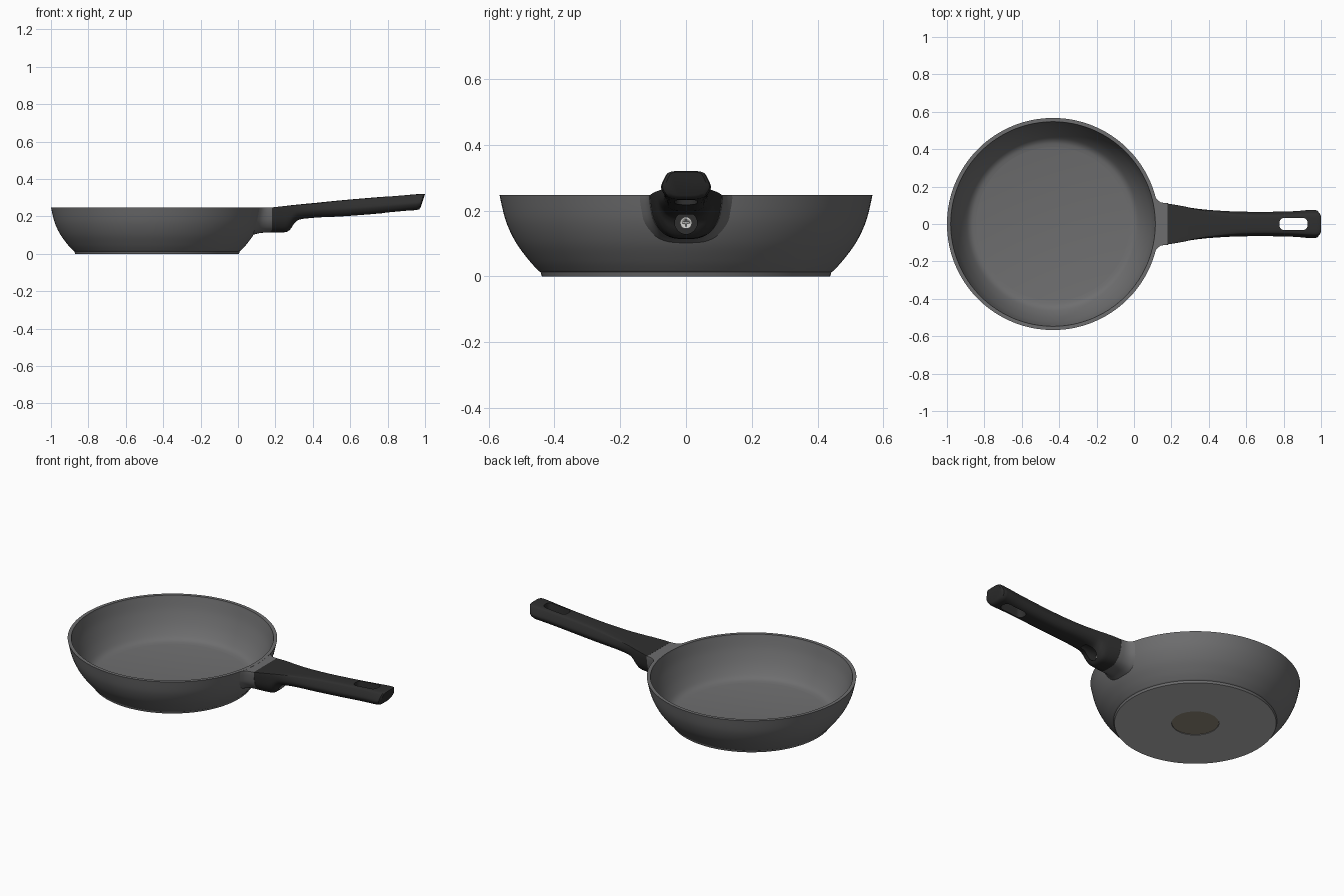
import bpy, bmesh, math
from mathutils import Vector, Matrix

if "Cube" in bpy.data.objects:
    bpy.data.objects.remove(bpy.data.objects["Cube"])

CX = -0.433  # centre of the pan body


def material(name, rgb):
    m = bpy.data.materials.new(name)
    m.diffuse_color = (*rgb, 1)
    m.use_nodes = True
    m.node_tree.nodes["Principled BSDF"].inputs["Base Color"].default_value = m.diffuse_color
    return m


PAN = material("dark grey coating", (0.155, 0.155, 0.158))
GRIP = material("black plastic", (0.028, 0.028, 0.028))
BASE = material("light metal base", (0.46, 0.46, 0.46))
DISC = material("brown metal disc", (0.29, 0.255, 0.195))
STEEL = material("screw steel", (0.6, 0.6, 0.58))


def spline(pts, n):
    """Catmull-Rom curve through points of any dimension."""
    out = []
    for i in range(len(pts) - 1):
        p0, p1 = pts[max(i - 1, 0)], pts[i]
        p2, p3 = pts[i + 1], pts[min(i + 2, len(pts) - 1)]
        for k in range(n):
            t = k / n
            out.append(tuple(0.5 * (2 * b + (c - a) * t + (2 * a - 5 * b + 4 * c - d) * t * t
                                    + (3 * b - a - 3 * c + d) * t ** 3)
                             for a, b, c, d in zip(p0, p1, p2, p3)))
    return out + [tuple(pts[-1])]


def finish(name, bm, mat, angle=35):
    bmesh.ops.remove_doubles(bm, verts=bm.verts, dist=1e-5)
    bmesh.ops.recalc_face_normals(bm, faces=bm.faces)
    me = bpy.data.meshes.new(name)
    bm.to_mesh(me)
    bm.free()
    me.materials.append(mat)
    ob = bpy.data.objects.new(name, me)
    bpy.context.collection.objects.link(ob)
    smooth(ob, angle)
    return ob


def smooth(ob, angle):
    bpy.ops.object.select_all(action='DESELECT')
    ob.select_set(True)
    bpy.context.view_layer.objects.active = ob
    bpy.ops.object.shade_smooth_by_angle(angle=math.radians(angle))


def loft(name, rings, mat, cap_start=True):
    bm = bmesh.new()
    vs = [[bm.verts.new(p) for p in r] for r in rings]
    n = len(rings[0])
    for a, b in zip(vs, vs[1:]):
        for j in range(n):
            bm.faces.new((a[j], a[(j + 1) % n], b[(j + 1) % n], b[j]))
    if cap_start:
        bm.faces.new(vs[0])
    bm.faces.new(vs[-1][::-1])
    return finish(name, bm, mat)


def lathe(name, prof, mat, steps=128):
    bm = bmesh.new()
    vs = [bm.verts.new((CX + r, 0, z)) for r, z in prof]
    es = [bm.edges.new(e) for e in zip(vs, vs[1:])]
    bmesh.ops.spin(bm, geom=vs + es, cent=(CX, 0, 0), axis=(0, 0, 1),
                   angle=2 * math.pi, steps=steps)
    return finish(name, bm, mat)


def cylinder_x(name, r, x0, x1, z, mat):
    bm = bmesh.new()
    mtx = Matrix.Translation(((x0 + x1) / 2, 0, z)) @ Matrix.Rotation(math.pi / 2, 4, 'Y')
    bmesh.ops.create_cone(bm, cap_ends=True, segments=32, radius1=r, radius2=r,
                          depth=x1 - x0, matrix=mtx)
    return finish(name, bm, mat)


def box(name, lo, hi, mat, bevel=0):
    bm = bmesh.new()
    lo, hi = Vector(lo), Vector(hi)
    bmesh.ops.create_cube(bm, size=1, matrix=Matrix.Translation((lo + hi) / 2)
                          @ Matrix.Diagonal((*(hi - lo), 1)))
    if bevel:  # round the vertical edges only
        up = [e for e in bm.edges if abs(e.verts[0].co.z - e.verts[1].co.z) > 1e-4]
        bmesh.ops.bevel(bm, geom=up, offset=bevel, segments=6, profile=0.5, affect='EDGES')
    return finish(name, bm, mat)


def cut(ob, cutter):
    cutter.hide_render = True
    mod = ob.modifiers.new("cut", 'BOOLEAN')
    mod.operation, mod.solver, mod.object = 'DIFFERENCE', 'EXACT', cutter
    bpy.ops.object.select_all(action='DESELECT')
    ob.select_set(True)
    bpy.context.view_layer.objects.active = ob
    bpy.ops.object.modifier_apply(modifier=mod.name)
    bpy.data.objects.remove(cutter)


# Pan body: underside with disc recess, curved wall, rim, inside
outer = [(0.447, 0.016), (0.478, 0.05), (0.518, 0.105), (0.548, 0.17), (0.567, 0.248)]
inner = [(0.546, 0.242), (0.527, 0.17), (0.497, 0.10), (0.465, 0.05), (0.44, 0.028), (0.41, 0.02)]
pan = lathe("pan_body", [(0, 0.006), (0.128, 0.006), (0.128, 0), (0.438, 0), (0.442, 0.013)]
            + spline(outer, 6) + [(0.547, 0.248)] + spline(inner, 6) + [(0, 0.02)], PAN)
lathe("base_disc", [(0, 0.007), (0.127, 0.007), (0.127, 0.003), (0, 0.003)], DISC, 64)

# Bare metal on the flat underside
pan.data.materials.append(BASE)
for f in pan.data.polygons:
    if f.center.z < 0.0065 and f.normal.z < -0.9:
        f.material_index = 1

# Half cross-sections (width fraction, height fraction): U near the pan, hexagon at the grip
U_HALF = [(0, 1), (0.5, 1), (0.93, 1), (1, 0.97), (0.97, 0.7), (0.88, 0.4), (0.66, 0.14), (0.36, 0.02), (0, 0)]
HEX_HALF = [(0, 1), (0.45, 0.99), (0.68, 0.95), (0.79, 0.86), (0.96, 0.55), (0.97, 0.36), (0.8, 0.14), (0.5, 0.02), (0, 0)]


def section(blend, w, zt, zb):
    half = [(a[0] + (b[0] - a[0]) * blend, a[1] + (b[1] - a[1]) * blend)
            for a, b in zip(U_HALF, HEX_HALF)]
    half = [(u, min(max(v, 0), 1)) for u, v in spline(half, 3)]
    full = half + [(-u, v) for u, v in half[-2:0:-1]]
    return [(u * w, zb + (zt - zb) * v, v) for u, v in full]


def wall_x(y, z):
    """x of a point just inside the outer pan wall."""
    for (r0, z0), (r1, z1) in zip(outer, outer[1:]):
        if z <= z1:
            break
    r = r0 + (r1 - r0) * (z - z0) / (z1 - z0) - 0.005
    return CX + math.sqrt(r * r - y * y)


# Bracket: U-shaped block that flares into the pan wall
rings = []
for t, w, zb in [(0, 0.15, 0.1), (0.18, 0.128, 0.107), (0.4, 0.116, 0.112), (0.7, 0.112, 0.114), (1, 0.111, 0.115)]:
    rings.append([(wall_x(y, z) * (1 - t) + 0.182 * t, y, z)
                  for y, z, v in section(0, w, 0.2475, zb)])
loft("bracket", rings, PAN, cap_start=False)

# Handle stations: x, top z, bottom z, half width, section blend, end slant
stations = [(0.18, 0.248, 0.114, 0.109, 0, 0), (0.225, 0.253, 0.114, 0.102, 0, 0),
            (0.262, 0.257, 0.118, 0.096, 0.05, 0), (0.285, 0.26, 0.137, 0.092, 0.1, 0),
            (0.305, 0.262, 0.166, 0.089, 0.2, 0), (0.335, 0.265, 0.184, 0.085, 0.3, 0),
            (0.42, 0.273, 0.194, 0.076, 0.6, 0), (0.55, 0.286, 0.2, 0.068, 0.9, 0),
            (0.7, 0.299, 0.211, 0.066, 1, 0), (0.85, 0.311, 0.224, 0.069, 1, 0.005),
            (0.93, 0.317, 0.231, 0.075, 1, 0.012), (0.975, 0.32, 0.234, 0.077, 1, 0.02)]
rows = spline(stations, 4) + [(0.993, 0.321, 0.238, 0.073, 1, 0.024), (1.0, 0.318, 0.246, 0.063, 1, 0.024)]
handle = loft("handle", [[(x + s * (v - 1), y, z) for y, z, v in section(b, w, zt, zb)]
                         for x, zt, zb, w, b, s in rows], GRIP)

# Hanging slot and screw recess
cut(handle, box("slot_cutter", (0.777, -0.033, 0.1), (0.928, 0.033, 0.5), GRIP, 0.026))
cut(handle, cylinder_x("recess_cutter", 0.034, 0.24, 0.36, 0.163, GRIP))
smooth(handle, 35)

# Screw with a crossed slot
screw = cylinder_x("screw", 0.018, 0.23, 0.256, 0.163, STEEL)
for hy, hz in [(0.011, 0.002), (0.002, 0.011)]:
    cut(screw, box("cross_cutter", (0.25, -hy, 0.163 - hz), (0.27, hy, 0.163 + hz), STEEL))
